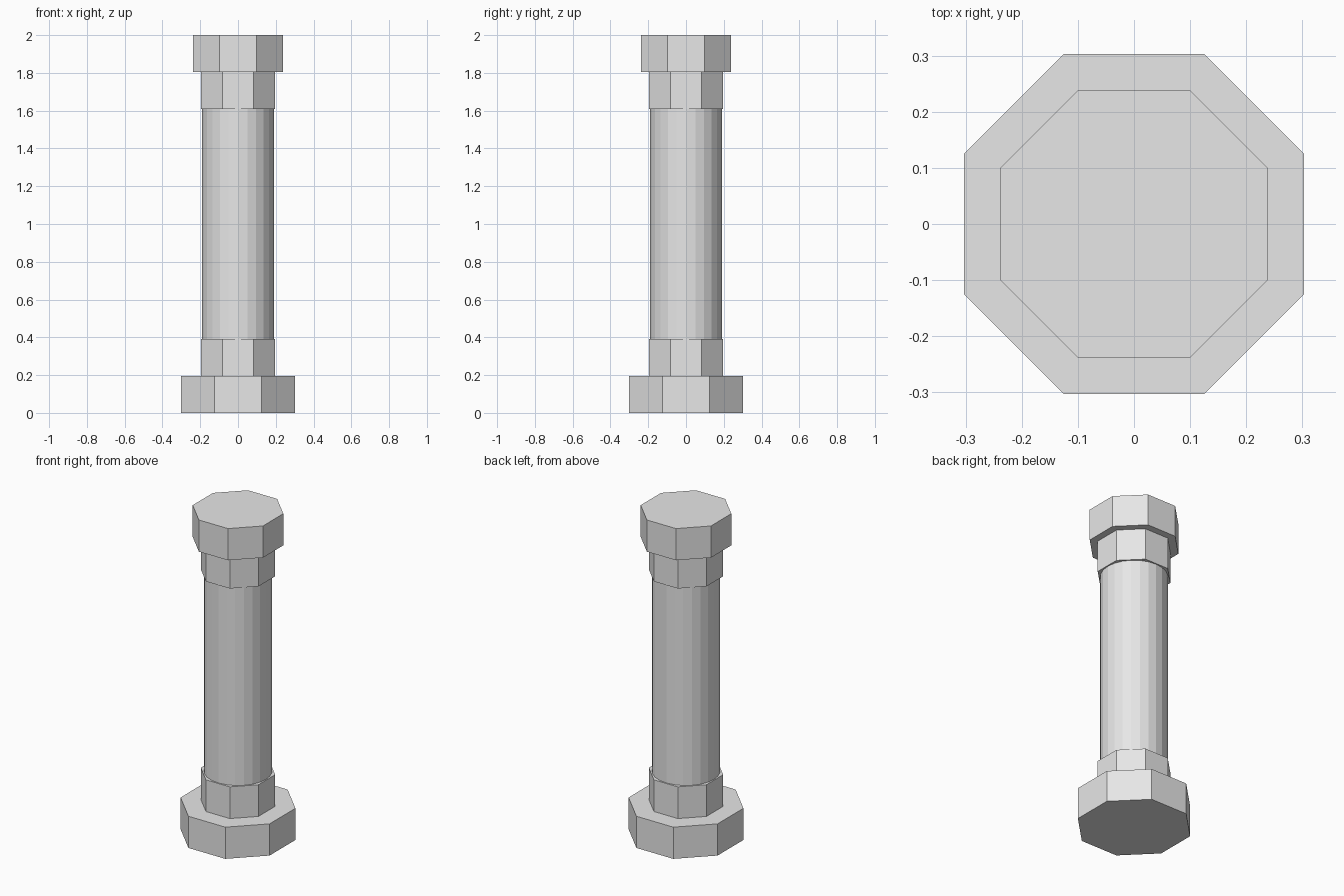
import bpy
from math import cos, pi

cube = bpy.data.objects.get("Cube")
if cube:
    bpy.data.objects.remove(cube, do_unlink=True)

# One plain stone colour
stone = bpy.data.materials.new("light_grey_stone")
stone.use_nodes = True
colour = (0.8, 0.8, 0.8, 1)
stone.diffuse_color = colour
stone.node_tree.nodes["Principled BSDF"].inputs["Base Color"].default_value = colour


def prism(name, sides, radius, bottom, top, turn=0):
    """Upright flat-sided prism between two heights."""
    bpy.ops.mesh.primitive_cylinder_add(
        vertices=sides, radius=radius, depth=top - bottom,
        location=(0, 0, (bottom + top) / 2))
    part = bpy.context.object
    part.name = name
    part.rotation_euler.z = turn
    part.data.materials.append(stone)
    return part


def octagon(name, half_width, bottom, top):
    """Octagonal block with flat sides facing the axes."""
    return prism(name, 8, half_width / cos(pi / 8), bottom, top, pi / 8)


# Stepped foot
octagon("base", 0.303, 0, 0.195)
octagon("lower_collar", 0.196, 0.195, 0.39)

# Round shaft
prism("shaft", 24, 0.19, 0.39, 1.61)

# Stepped head
octagon("upper_collar", 0.196, 1.61, 1.805)
octagon("capital", 0.239, 1.805, 2)
